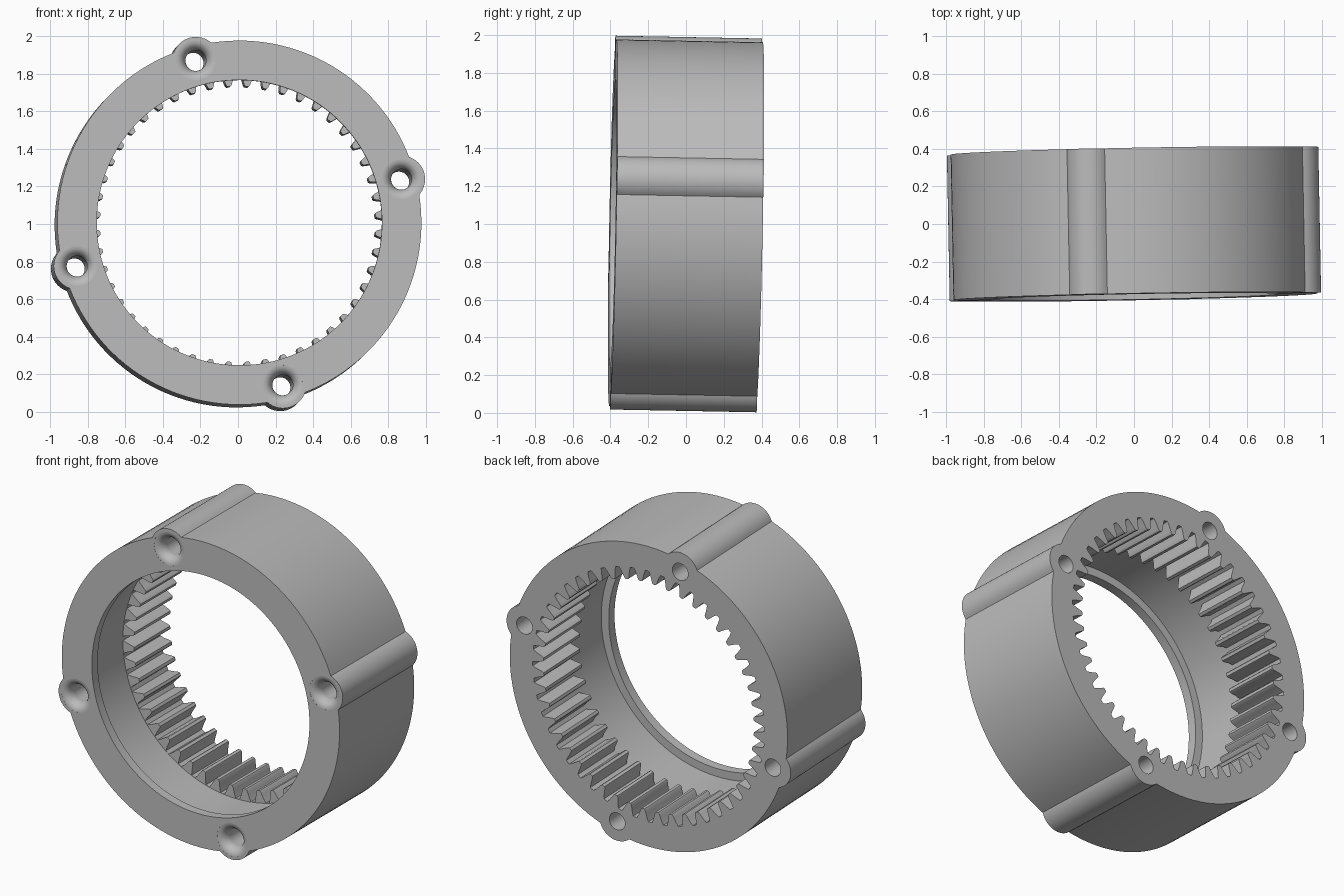
import bpy, bmesh
from math import sin, cos, pi, radians, asin, acos
from mathutils import Vector, Matrix

cube = bpy.data.objects.get("Cube")
if cube:
    bpy.data.objects.remove(cube, do_unlink=True)

DEPTH = 0.776                       # front face at 0, back face at DEPTH
RING_R, LIP_R, ROOT_R, TIP_R = 0.97, 0.76, 0.81, 0.735
LOBE_D, LOBE_R = 0.895, 0.125
TEETH = 48
LOBE_ANGLES = [radians(-15 + 90 * k) for k in range(4)]

grey = bpy.data.materials.new("light_grey")
grey.use_nodes = True
color = (0.5, 0.5, 0.5, 1)
grey.diffuse_color = color
grey.node_tree.nodes["Principled BSDF"].inputs["Base Color"].default_value = color


def polar(r, a):
    return Vector((r * cos(a), r * sin(a), 0))


def circle(r, n):
    return [polar(r, 2 * pi * i / n) for i in range(n)]


def loft(name, rings):
    """Closed solid through a list of (points, depth) rings."""
    bm = bmesh.new()
    loops = [[bm.verts.new((p.x, p.y, z)) for p in pts] for pts, z in rings]
    for a, b in zip(loops, loops[1:]):
        for i in range(len(a)):
            j = (i + 1) % len(a)
            bm.faces.new((a[i], a[j], b[j], b[i]))
    bm.faces.new(loops[0][::-1])
    bm.faces.new(loops[-1])
    bmesh.ops.recalc_face_normals(bm, faces=bm.faces)
    mesh = bpy.data.meshes.new(name)
    bm.to_mesh(mesh)
    bm.free()
    obj = bpy.data.objects.new(name, mesh)
    bpy.context.collection.objects.link(obj)
    return obj


def apply_modifiers(obj):
    graph = bpy.context.evaluated_depsgraph_get()
    mesh = bpy.data.meshes.new_from_object(obj.evaluated_get(graph))
    obj.modifiers.clear()
    obj.data = mesh


def cut(obj, cutter):
    mod = obj.modifiers.new("cut", "BOOLEAN")
    mod.operation, mod.solver, mod.object = "DIFFERENCE", "EXACT", cutter
    apply_modifiers(obj)
    bpy.data.objects.remove(cutter, do_unlink=True)


# Outer outline: ring arcs joined by four screw lobes
reach = (LOBE_D**2 + RING_R**2 - LOBE_R**2) / (2 * LOBE_D)
half = acos(reach / RING_R)
swing = pi / 2 - asin((reach - LOBE_D) / LOBE_R)
outline = []
for a in LOBE_ANGLES:
    for i in range(17):
        outline.append(polar(LOBE_D, a) + polar(LOBE_R, a + swing * (i / 8 - 1)))
    for i in range(1, 28):
        outline.append(polar(RING_R, a + half + (pi / 2 - 2 * half) * i / 28))
housing = loft("ring_gear_housing", [(outline, 0), (outline, DEPTH)])

# Front lip opening and the wider bore behind it
lip = circle(LIP_R, 144)
cut(housing, loft("lip_cutter", [(lip, -0.1), (lip, 0.2)]))
bore = circle(ROOT_R + 0.002, 144)
cut(housing, loft("bore_cutter", [(bore, 0.06), (bore, 0.4)]))

# Internal teeth: (radius, half width) along one tapered tooth
flank = [(ROOT_R, 0.040), (0.785, 0.029), (0.76, 0.021), (0.742, 0.015), (TIP_R, 0.009)]
gear = []
for k in range(TEETH):
    a = 2 * pi * (k + 0.5) / TEETH
    gear += [polar(r, a - w / r) for r, w in flank]
    gear += [polar(r, a + w / r) for r, w in reversed(flank)]
cut(housing, loft("teeth_cutter", [(gear, 0.3), (gear, DEPTH + 0.1)]))

# Screw holes with rounded flares at the front
flare = [(0.105, -0.05)]
for i in range(9):
    t = pi / 2 * i / 8
    flare.append((0.055 + 0.05 * (1 - sin(t)), 0.06 * (1 - cos(t)) + 0.0005))
flare.append((0.055, DEPTH + 0.1))
for a in LOBE_ANGLES:
    centre = polar(LOBE_D, a)
    rings = [([centre + p for p in circle(r, 32)], z) for r, z in flare]
    cut(housing, loft("screw_hole_cutter", rings))

# Stand the ring upright with its slight lean
axis = Vector((-0.019, 1, -0.019)).normalized()
side = Vector((1, 0, 0))
side = (side - axis * side.dot(axis)).normalized()
down = axis.cross(side)
turn = Matrix((side, down, axis)).transposed().to_4x4()
housing.data.transform(Matrix.Translation((0, 0, 1)) @ turn
                       @ Matrix.Translation((0, 0, -DEPTH / 2)))

# Colour and smooth shading with crisp edges
housing.data.materials.clear()
housing.data.materials.append(grey)
for poly in housing.data.polygons:
    poly.material_index = 0
bpy.ops.object.select_all(action="DESELECT")
housing.select_set(True)
bpy.context.view_layer.objects.active = housing
bpy.ops.object.shade_smooth_by_angle(angle=radians(30))
weighted = housing.modifiers.new("weighted_normals", "WEIGHTED_NORMAL")
weighted.keep_sharp = True
